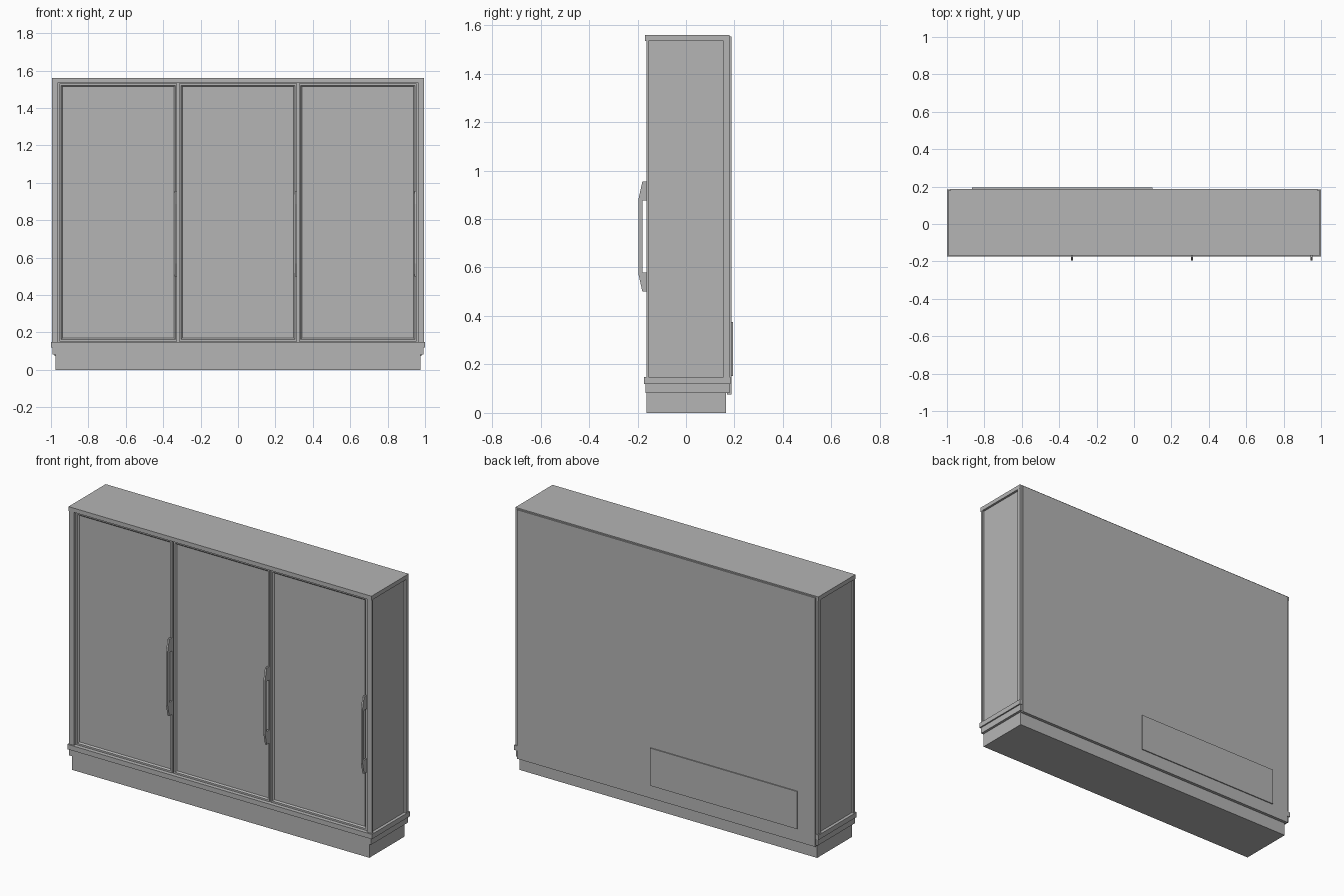
import bpy
import bmesh

if "Cube" in bpy.data.objects:
    bpy.data.objects.remove(bpy.data.objects["Cube"], do_unlink=True)

# Single painted-metal colour
grey = bpy.data.materials.new("cabinet_grey")
grey.use_nodes = True
colour = (0.46, 0.46, 0.46, 1)
grey.diffuse_color = colour
grey.node_tree.nodes["Principled BSDF"].inputs["Base Color"].default_value = colour


def finish(name, bm):
    bmesh.ops.recalc_face_normals(bm, faces=bm.faces)
    mesh = bpy.data.meshes.new(name)
    bm.to_mesh(mesh)
    bm.free()
    mesh.materials.append(grey)
    obj = bpy.data.objects.new(name, mesh)
    bpy.context.collection.objects.link(obj)
    return obj


def box_mesh(x, y, z):
    bm = bmesh.new()
    bmesh.ops.create_cube(bm, size=1)
    for v in bm.verts:
        for axis, (low, high) in enumerate((x, y, z)):
            v.co[axis] = high if v.co[axis] > 0 else low
    return bm


def box(name, x, y, z):
    return finish(name, box_mesh(x, y, z))


def door(name, x, y, z):
    # Flat stiles and rails with a sloped step down to the pane
    bm = box_mesh(x, y, z)
    bm.normal_update()
    front = [f for f in bm.faces if f.normal.y < -0.9]
    bmesh.ops.inset_region(bm, faces=front, thickness=0.014)
    bmesh.ops.inset_region(bm, faces=front, thickness=0.01, depth=-0.008)
    return finish(name, bm)


def handle(name, x, width):
    # Bracket profile in y and z, mirrored about its mid height
    mid, back = 0.7275, -0.148
    half = [(-0.195, 0.16), (-0.18, 0.2275), (back, 0.2275),
            (back, 0.148), (-0.18, 0.148)]
    outline = [(y, mid + h) for y, h in half]
    outline += [(y, mid - h) for y, h in reversed(half)]
    bm = bmesh.new()
    face = bm.faces.new([bm.verts.new((x - width / 2, y, z)) for y, z in outline])
    result = bmesh.ops.extrude_face_region(bm, geom=[face])
    moved = [v for v in result["geom"] if isinstance(v, bmesh.types.BMVert)]
    bmesh.ops.translate(bm, verts=moved, vec=(width, 0, 0))
    return finish(name, bm)


# Plinth and stepped skirting
box("plinth", (-0.977, 0.977), (-0.163, 0.165), (0, 0.09))
box("lower_skirting", (-0.992, 0.992), (-0.167, 0.18), (0.083, 0.122))
box("upper_skirting", (-1, 1), (-0.173, 0.184), (0.12, 0.149))

# Carcass and top
box("carcass", (-0.982, 0.982), (-0.138, 0.18), (0.14, 1.54))
box("top_cap", (-0.995, 0.995), (-0.169, 0.18), (1.535, 1.56))

# Corner posts framing the recessed side panels
for side, label in ((-1, "right"), (1, "left")):
    def span(a, b):
        return tuple(sorted((side * a, side * b)))
    box(label + "_front_post", span(0.962, 0.994), (-0.164, -0.154), (0.14, 1.54))
    box(label + "_door_jamb", span(0.962, 0.982), (-0.155, -0.13), (0.14, 1.54))
    box(label + "_rear_post", span(0.975, 0.994), (0.155, 0.18), (0.14, 1.54))

# Three doors, each with a handle on its right-hand stile
pitch = 0.64
for i, label in enumerate(("right", "middle", "left")):
    centre = (i - 1) * pitch
    door(label + "_door", (centre - 0.315, centre + 0.315),
         (-0.154, -0.13), (0.152, 1.531))
    handle(label + "_door_handle", centre + 0.309, 0.011)

# Back sheet and its service cover
box("back_panel", (-0.98, 0.98), (0.17, 0.188), (0.075, 1.553))
box("service_cover", (-0.865, 0.1), (0.185, 0.194), (0.152, 0.375))
